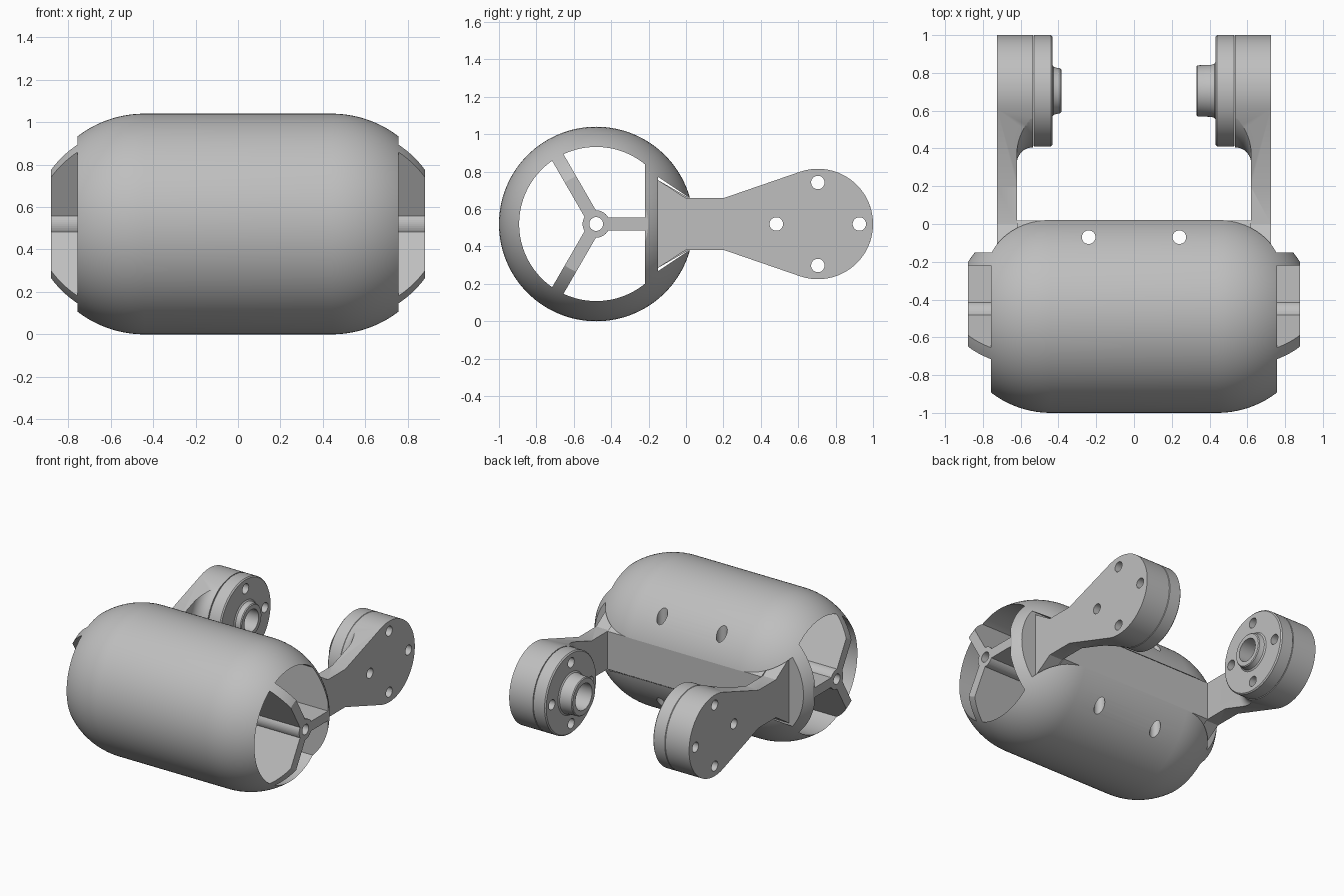
import bpy, bmesh
from math import sin, cos, acos, atan2, hypot, pi, sqrt, tau
from mathutils import Matrix

cube = bpy.data.objects.get("Cube")
if cube:
    bpy.data.objects.remove(cube, do_unlink=True)

grey = bpy.data.materials.new("machined grey")
grey.use_nodes = True
grey.diffuse_color = (0.52, 0.52, 0.52, 1)
grey.node_tree.nodes["Principled BSDF"].inputs["Base Color"].default_value = grey.diffuse_color

CY, CZ, R = -0.48, 0.52, 0.52      # body axis and radius
STRAIGHT, END = 0.44, 0.88         # half length of cylinder, of whole body
BORE, CHORD, SEAT = 0.412, -0.22, -0.15
PIVOT, DISC = 0.705, 0.295         # arm end disc
BOLT = 0.036


def finish(name, bm):
    bmesh.ops.recalc_face_normals(bm, faces=bm.faces)
    mesh = bpy.data.meshes.new(name)
    bm.to_mesh(mesh)
    bm.free()
    mesh.materials.append(grey)
    ob = bpy.data.objects.new(name, mesh)
    bpy.context.collection.objects.link(ob)
    return ob


def prism(name, points, x0, x1):
    """Extrude a (y, z) outline along x; z is measured from the body axis."""
    bm = bmesh.new()
    face = bm.faces.new([bm.verts.new((x0, y, CZ + z)) for y, z in points])
    new = bmesh.ops.extrude_face_region(bm, geom=[face])["geom"]
    bmesh.ops.translate(bm, vec=(x1 - x0, 0, 0),
                        verts=[v for v in new if isinstance(v, bmesh.types.BMVert)])
    return finish(name, bm)


def lathe(name, profile, cy, steps=96):
    """Turn an (x, radius) profile about a line parallel to x."""
    bm = bmesh.new()
    vs = [bm.verts.new((x, cy + r, CZ)) for x, r in profile]
    edges = [bm.edges.new(pair) for pair in zip(vs, vs[1:])]
    bmesh.ops.spin(bm, geom=vs + edges, cent=(0, cy, CZ), axis=(1, 0, 0),
                   angle=tau, steps=steps)
    bmesh.ops.remove_doubles(bm, verts=bm.verts, dist=1e-5)
    return finish(name, bm)


def boolean(ob, tool, operation="DIFFERENCE"):
    mod = ob.modifiers.new("cut", "BOOLEAN")
    mod.operation, mod.solver, mod.object = operation, "EXACT", tool
    graph = bpy.context.evaluated_depsgraph_get()
    mesh = bpy.data.meshes.new_from_object(ob.evaluated_get(graph))
    ob.modifiers.clear()
    ob.data = mesh
    bpy.data.objects.remove(tool, do_unlink=True)


def ring(cy, radius, a0=0.0, a1=tau, n=32, cz=0.0):
    return [(cy + radius * cos(a0 + (a1 - a0) * i / n),
             cz + radius * sin(a0 + (a1 - a0) * i / n)) for i in range(n)]


def bolt_holes(ob):
    """Vertical bolt holes that clamp the dovetail in the body."""
    for x in (-0.24, 0.24):
        bm = bmesh.new()
        bmesh.ops.create_cone(bm, cap_ends=True, segments=32, radius1=BOLT,
                              radius2=BOLT, depth=3,
                              matrix=Matrix.Translation((x, -0.07, CZ)))
        boolean(ob, finish("cutter", bm))


# Body: a round-ended cylinder
cap = [(STRAIGHT + (END - STRAIGHT) * sin(pi / 2 * i / 20), 0) for i in range(21)]
cap = [(x, sqrt(R * R - (x - STRAIGHT) ** 2)) for x, _ in cap]
half = cap + [(END, 0)]
body = lathe("body_shell", [(-x, r) for x, r in reversed(half)] + half, CY, 128)

# Hollow it, leaving three vanes and a hub
a = acos((CHORD - CY) / BORE)
pocket = prism("cutter", ring(CY, BORE, a, tau - a, 96) +
               [(CHORD, -BORE * sin(a))], -1, 1)
for k in range(3):
    c, s = cos(tau * k / 3), sin(tau * k / 3)
    vane = [(u, w) for u, w in ((0, -.035), (.5, -.035), (.5, .035), (0, .035))]
    boolean(pocket, prism("cutter", [(CY + u * c - w * s, u * s + w * c)
                                     for u, w in vane], -1.1, 1.1))
boolean(pocket, prism("cutter", ring(CY, 0.073, n=48), -1.2, 1.2))
boolean(body, pocket)
boolean(body, prism("cutter", ring(CY, 0.037), -1, 1))

# Dovetail slot along the back, and stepped ends behind the seat wall
boolean(body, prism("cutter", [(SEAT, -.252), (.06, -.112),
                               (.06, .112), (SEAT, .252)], -1, 1))
for s in (-1, 1):
    boolean(body, prism("cutter", [(SEAT, -1), (1, -1), (1, 1), (SEAT, 1)],
                        s * 0.755, s * 1.1))
bolt_holes(body)

# Dovetail bar between the arms
bar = prism("dovetail_bar", [(SEAT, -.235), (.018, -.138),
                             (.018, .138), (SEAT, .235)], -.62, .62)
bolt_holes(bar)

# Arm outline: dovetail foot, neck, then tangents onto the end disc
du, dw = 0.2 - PIVOT, 0.138
t = atan2(dw, du) - acos(DISC / hypot(du, dw))
outline = [(SEAT, .235), (0, .138), (.2, .138)]
outline = ([(y, -z) for y, z in outline] + ring(PIVOT, DISC, -t, t, 64) +
           [(PIVOT + DISC * cos(t), DISC * sin(t))] + outline[::-1])

parts = [body, bar]
for side, s, tip, boss_r, bore in (("left", 1, .33, .138, .095),
                                   ("right", -1, .385, .122, .082)):
    # Arm, thick at the disc with a concave sweep down to the neck
    arm = prism(side + "_arm", outline, s * .535, s * .725)
    sweep = [(.535 + .085 * sin(pi / 2 * i / 10),
              DISC + .004 + .085 * (1 - cos(pi / 2 * i / 10))) for i in range(11)]
    flange = [(.5, 0), (.5, DISC + .004)] + sweep + [(.62, 1.5), (.8, 1.5), (.8, 0)]
    boolean(arm, lathe("cutter", [(s * x, r) for x, r in flange], PIVOT), "INTERSECT")

    # Joint disc with a bored boss
    disc = [(.533, 0), (.533, DISC - .004), (.529, DISC), (.44, DISC),
            (.432, DISC - .008), (.432, boss_r + .015), (.425, boss_r + .005),
            (.41, boss_r), (tip + .006, boss_r - .003), (tip, boss_r - .009),
            (tip, bore), (.5, bore), (.5, 0)]
    joint = lathe(side + "_joint_disc", [(s * x, r) for x, r in disc], PIVOT)

    # Four through holes
    for ob in (arm, joint):
        for k in range(4):
            b = k * pi / 2
            boolean(ob, prism("cutter", ring(PIVOT + .222 * cos(b), BOLT,
                                             cz=.222 * sin(b)), s * .2, s))
    parts += [arm, joint]

bpy.ops.object.select_all(action="DESELECT")
for ob in parts:
    ob.select_set(True)
bpy.context.view_layer.objects.active = body
bpy.ops.object.shade_smooth_by_angle(angle=0.5)
